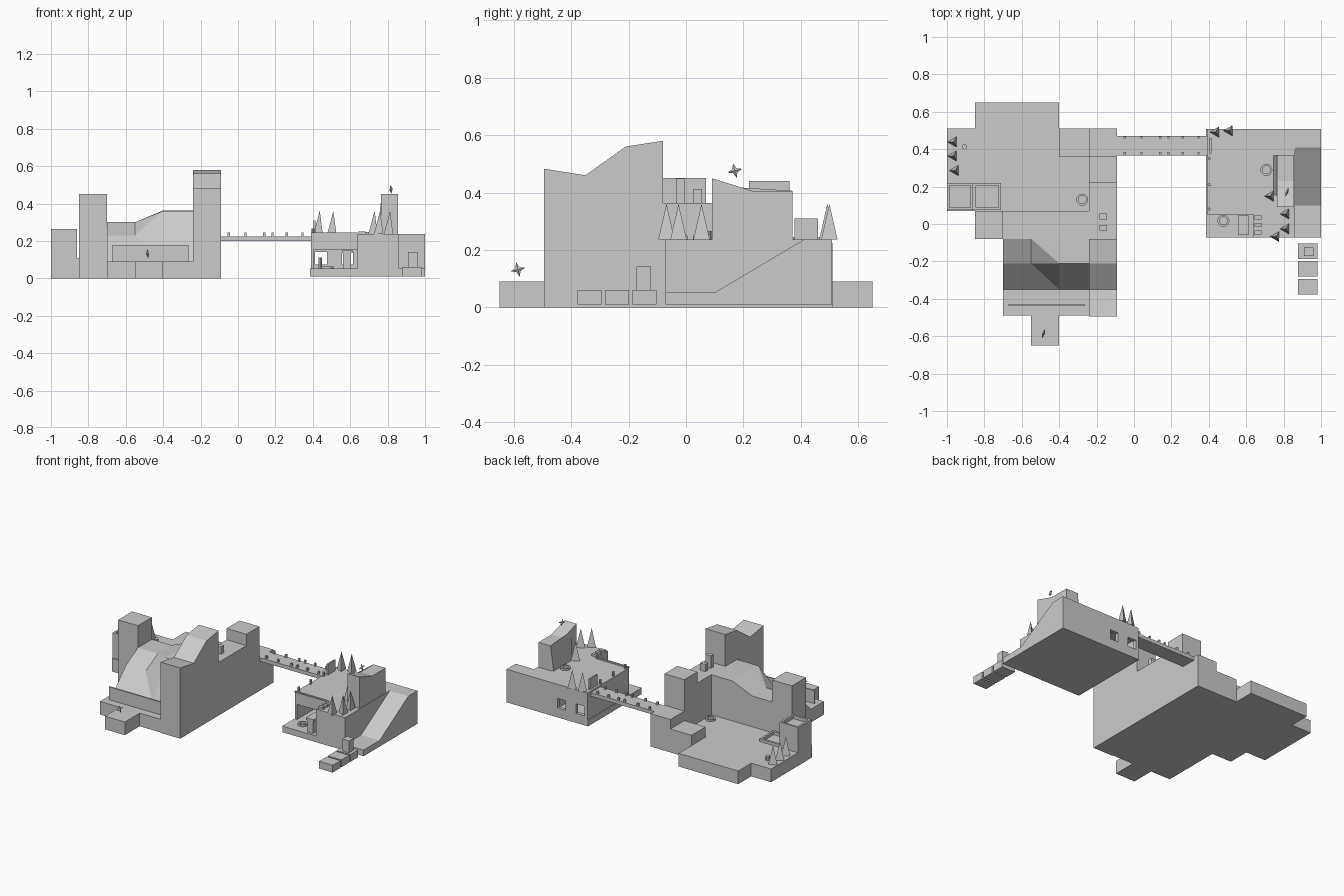
import bpy, bmesh, math
from mathutils import Matrix

if "Cube" in bpy.data.objects:
    bpy.data.objects.remove(bpy.data.objects["Cube"])


def mesh_object(name, verts, faces):
    me = bpy.data.meshes.new(name)
    me.from_pydata(verts, [], faces)
    bm = bmesh.new()
    bm.from_mesh(me)
    bmesh.ops.recalc_face_normals(bm, faces=bm.faces)
    bm.to_mesh(me)
    bm.free()
    ob = bpy.data.objects.new(name, me)
    bpy.context.collection.objects.link(ob)
    return ob


def prism_x(name, profile, x0, x1):
    """Extrude a (y, z) outline along x."""
    n = len(profile)
    v = [(x, y, z) for x in (x0, x1) for y, z in profile]
    f = [list(range(n)), list(range(n, 2 * n))]
    f += [[i, (i + 1) % n, n + (i + 1) % n, n + i] for i in range(n)]
    return mesh_object(name, v, f)


def box(name, x0, x1, y0, y1, z0, z1):
    return prism_x(name, [(y0, z0), (y1, z0), (y1, z1), (y0, z1)], x0, x1)


def cone(name, x, y, z, r1, r2, h, n, turn=0.0):
    bm = bmesh.new()
    bmesh.ops.create_cone(bm, cap_ends=True, segments=n, radius1=r1, radius2=r2, depth=h,
                          matrix=Matrix.Translation((x, y, z + h / 2)) @ Matrix.Rotation(turn, 4, 'Z'))
    me = bpy.data.meshes.new(name)
    bm.to_mesh(me)
    bm.free()
    ob = bpy.data.objects.new(name, me)
    bpy.context.collection.objects.link(ob)
    return ob


def ring(name, x, y, z, r, h, n=16):
    v, f = [], []
    for i in range(n):
        a = 2 * math.pi * i / n
        for rr, zz in ((r, z), (r, z + h), (r * .65, z + h), (r * .65, z)):
            v.append((x + rr * math.cos(a), y + rr * math.sin(a), zz))
        j = (i + 1) % n
        f += [[4 * i + k, 4 * i + (k + 1) % 4, 4 * j + (k + 1) % 4, 4 * j + k] for k in range(4)]
    return mesh_object(name, v, f)


def rim(name, x0, x1, y0, y1, z0, z1, t=.014):
    box(name, x0, x1, y0, y0 + t, z0, z1)
    box(name, x0, x1, y1 - t, y1, z0, z1)
    box(name, x0, x0 + t, y0 + t, y1 - t, z0, z1)
    box(name, x1 - t, x1, y0 + t, y1 - t, z0, z1)


def star(name, x, y, z, r=.026):
    pts = []
    for i in range(8):
        a = math.pi / 4 * i + .25
        rr = r if i % 2 == 0 else r * .4
        pts.append((x + .3 * rr * math.cos(a), y + rr * math.cos(a), z + rr * math.sin(a)))
    v = pts + [(x - .008, y, z), (x + .008, y, z)]
    mesh_object(name, v, [[i, (i + 1) % 8, c] for i in range(8) for c in (8, 9)])


# left island: low courtyard and outer ledges
box("courtyard", -1, -.09, .07, .51, 0, .09)
box("rear_ledge", -.85, -.40, .51, .65, 0, .09)
box("front_ledge", -.55, -.40, -.65, -.49, 0, .09)
box("front_terrace", -.70, -.24, -.49, -.35, 0, .09)
box("front_screen", -.67, -.265, -.438, -.428, .09, .178)

# left island: towers and plateaus
box("left_tower", -.85, -.70, -.08, .07, 0, .45)
prism_x("front_tower", [(-.495, 0), (-.08, 0), (-.08, .58), (-.21, .56), (-.35, .46), (-.495, .483)],
        -.24, -.09)
box("plateau", -.24, -.09, -.08, .22, 0, .363)
box("rear_tower", -.24, -.09, .22, .36, 0, .44)
box("bridge_landing", -.24, -.09, .36, .51, 0, .225)
box("landing_step", -.40, -.24, .36, .51, 0, .16)
for y, h in ((-.02, .085), (.04, .05)):
    box("plateau_block", -.185, -.145, y - .015, y + .015, .363, .363 + h)

# left island: hillside as a small height grid
xs = [-.70, -.55, -.40, -.24]
rows = [(.07, [.30, .30, .363, .363]), (-.08, [.30, .30, .363, .363]),
        (-.21, [.23, .23, .36, .36]), (-.35, [.09, .09, .09, .09])]
hv = [(x, y, z) for y, zs in rows for x, z in zip(xs, zs)]
hf = [[4 * r + c, 4 * r + c + 1, 4 * r + c + 5, 4 * r + c + 4] for r in range(3) for c in range(3)]
hv += [(x, y, 0) for y, _ in rows for x in xs]
border = [0, 1, 2, 3, 7, 11, 15, 14, 13, 12, 8, 4]
for a, b in zip(border, border[1:] + border[:1]):
    hf.append([a, b, b + 16, a + 16])
hf.append([b + 16 for b in border])
hill = mesh_object("hillside", hv, hf)
bm = bmesh.new()
bm.from_mesh(hill.data)
bmesh.ops.triangulate(bm, faces=bm.faces)
bm.to_mesh(hill.data)
bm.free()

# left island: raised and sunken basins
box("upper_basin", -1, -.86, .075, .22, .09, .24)
rim("upper_basin_rim", -1, -.86, .075, .22, .24, .263)
rim("lower_basin_rim", -.86, -.71, .075, .22, .09, .11)
ring("courtyard_ring", -.277, .13, .09, .032, .012)
cone("courtyard_post", -.906, .413, .09, .014, .014, .03, 8)

# bridge with posts
box("bridge_deck", -.09, .40, .365, .47, .20, .225)
for x in (-.05, .04, .14, .185, .26, .345):
    for y in (.378, .462):
        box("bridge_post", x - .006, x + .006, y - .006, y + .006, .225, .245)
box("bridge_gate", .405, .415, .377, .46, .235, .31)

# right island: base, hollow room under the upper deck, rear windows
box("right_base", .385, 1, -.072, .508, .01, .052)
box("upper_deck", .39, .64, .06, .508, .155, .236)
box("room_side_wall", .39, .405, .06, .508, .052, .155)
for x0, x1 in ((.405, .412), (.475, .555), (.615, .64)):
    box("rear_wall_pier", x0, x1, .485, .508, .052, .155)
for x0, x1 in ((.412, .475), (.555, .615)):
    box("window_sill", x0, x1, .485, .508, .052, .075)
    box("window_lintel", x0, x1, .485, .508, .14, .155)
box("right_cliff", .64, .86, -.072, .508, .052, .236)
prism_x("ramp", [(-.072, .05), (.10, .052), (.41, .236), (.508, .236), (.508, .05)], .86, 1)
prism_x("peak", [(.09, .236), (.37, .236), (.37, .406), (.23, .406), (.09, .45)], .765, .856)
mesh_object("peak_slope", [(.765, .15, .236), (.745, .16, .236), (.745, .365, .236), (.765, .37, .236),
                           (.765, .15, .42), (.765, .37, .406)],
            [[0, 1, 4], [1, 2, 5, 4], [2, 3, 5], [0, 4, 5, 3], [0, 3, 2, 1]])
box("deck_edge_strip", .39, .64, .052, .064, .236, .244)
for y in (.08, .21, .35):
    cone("railing_post", .402, y, .236, .008, .008, .03, 8)

# right island: small furnishings
box("front_pillar", .562, .605, -.055, .04, .052, .145)
box("front_pillar_cap", .555, .612, -.06, .045, .135, .15)
for y in (-.045, -.005, .035):
    box("small_step", .645, .682, y - .01, y + .01, .236, .25)
ring("lower_ring", .478, .017, .052, .032, .012)
ring("upper_ring", .708, .29, .236, .032, .012)
cone("room_post", .44, .25, .052, .01, .01, .06, 8)

# stepping stones in front of the ramp
for y in (-.145, -.24, -.336):
    box("stepping_stone", .877, .98, y - .042, y + .042, .01, .06)
box("stone_marker", .91, .96, -.172, -.122, .06, .142)

# three-sided trees
trees = [(-.965, .445, .09), (-.965, .37, .09), (-.955, .292, .09),
         (.437, .498, .236), (.51, .505, .236), (.73, .155, .236),
         (.813, .06, .236), (.813, -.02, .236), (.76, -.062, .236)]
for x, y, z in trees:
    cone("tree", x, y - .006, z, .033, 0, .125, 3, math.pi / 2)

# collectable stars
star("front_star", -.483, -.585, .132)
star("peak_star", .818, .17, .476)
